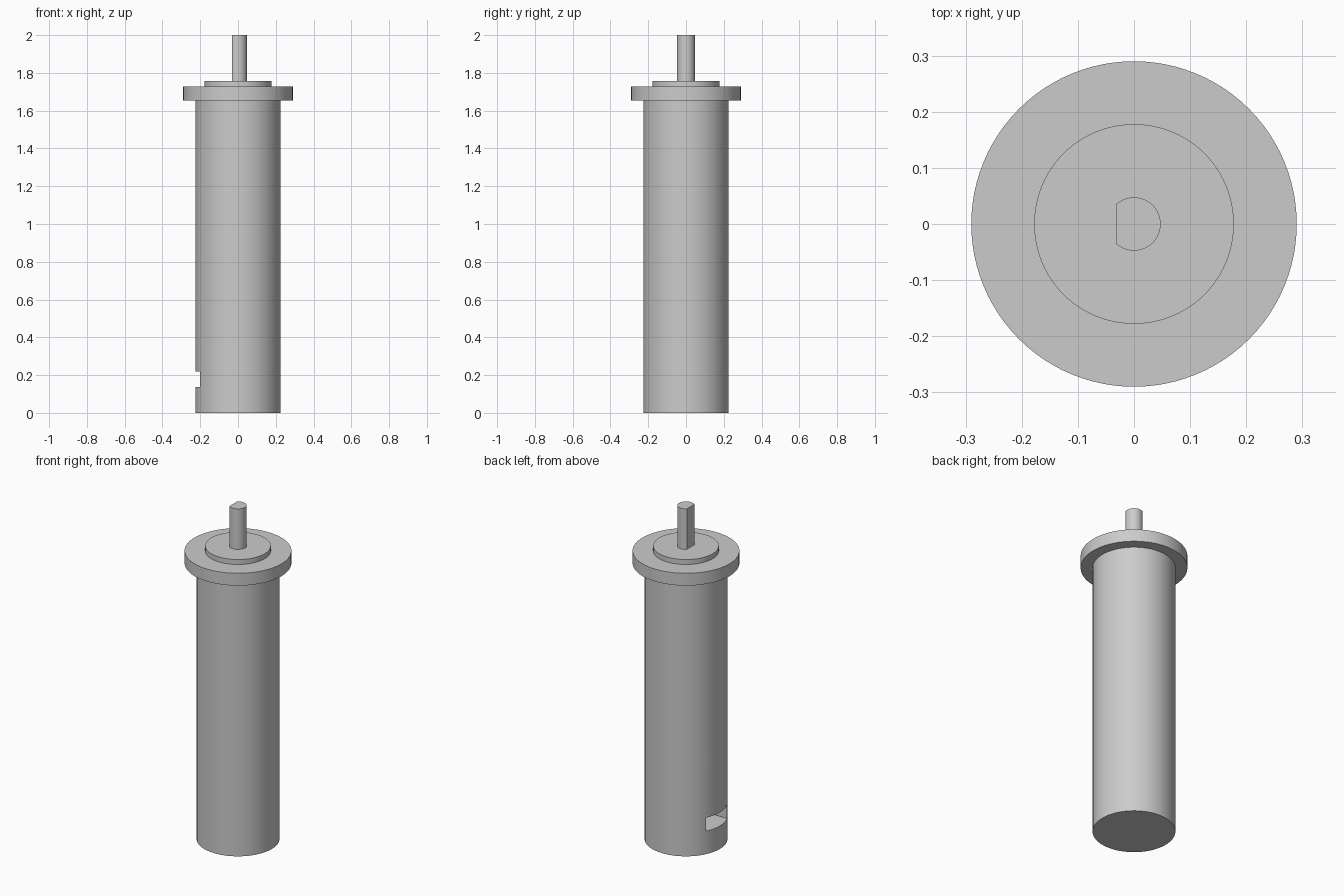
import bpy, bmesh, math

if "Cube" in bpy.data.objects:
    bpy.data.objects.remove(bpy.data.objects["Cube"])

grey = bpy.data.materials.new("light_grey_metal")
grey.diffuse_color = (0.6, 0.6, 0.6, 1)
grey.use_nodes = True
grey.node_tree.nodes["Principled BSDF"].inputs["Base Color"].default_value = grey.diffuse_color


def extrude_profile(name, points, z0, z1):
    """Extrude a closed outline in XY from z0 to z1."""
    bm = bmesh.new()
    face = bm.faces.new([bm.verts.new((x, y, z0)) for x, y in points])
    top = bmesh.ops.extrude_face_region(bm, geom=[face])["geom"]
    verts = [g for g in top if isinstance(g, bmesh.types.BMVert)]
    bmesh.ops.translate(bm, verts=verts, vec=(0, 0, z1 - z0))
    bmesh.ops.recalc_face_normals(bm, faces=bm.faces)
    mesh = bpy.data.meshes.new(name)
    bm.to_mesh(mesh)
    bm.free()
    mesh.materials.append(grey)
    obj = bpy.data.objects.new(name, mesh)
    bpy.context.collection.objects.link(obj)
    return obj


def arc(radius, start, end, n):
    return [(radius * math.cos(start + (end - start) * i / n),
             radius * math.sin(start + (end - start) * i / n)) for i in range(n + 1)]


def circle(radius, n=96):
    return arc(radius, 0, 2 * math.pi, n)[:-1]


def smooth(obj):
    bpy.ops.object.select_all(action="DESELECT")
    obj.select_set(True)
    bpy.context.view_layer.objects.active = obj
    bpy.ops.object.shade_smooth_by_angle(angle=math.radians(30))


# Cylindrical housing with a deep slot low on the left side
housing = extrude_profile("housing", circle(0.225), 0, 1.653)
cutter = extrude_profile("slot_cutter",
                         [(-0.3, -0.1), (-0.08, -0.1), (-0.08, 0.1), (-0.3, 0.1)],
                         0.138, 0.219)
cut = housing.modifiers.new("slot", "BOOLEAN")
cut.object = cutter
cut.operation = "DIFFERENCE"
cut.solver = "EXACT"
bpy.context.view_layer.objects.active = housing
housing.select_set(True)
bpy.ops.object.modifier_apply(modifier=cut.name)
bpy.data.objects.remove(cutter)

# Mounting flange and raised pilot boss
flange = extrude_profile("flange", circle(0.29), 1.653, 1.727)
boss = extrude_profile("pilot_boss", circle(0.178), 1.727, 1.757)

# D-shaped shaft, flat facing -x
flat_angle = math.acos(-0.031 / 0.0475)
shaft = extrude_profile("d_shaft", arc(0.0475, -flat_angle, flat_angle, 48), 1.757, 2.0)

for part in (housing, flange, boss, shaft):
    smooth(part)
